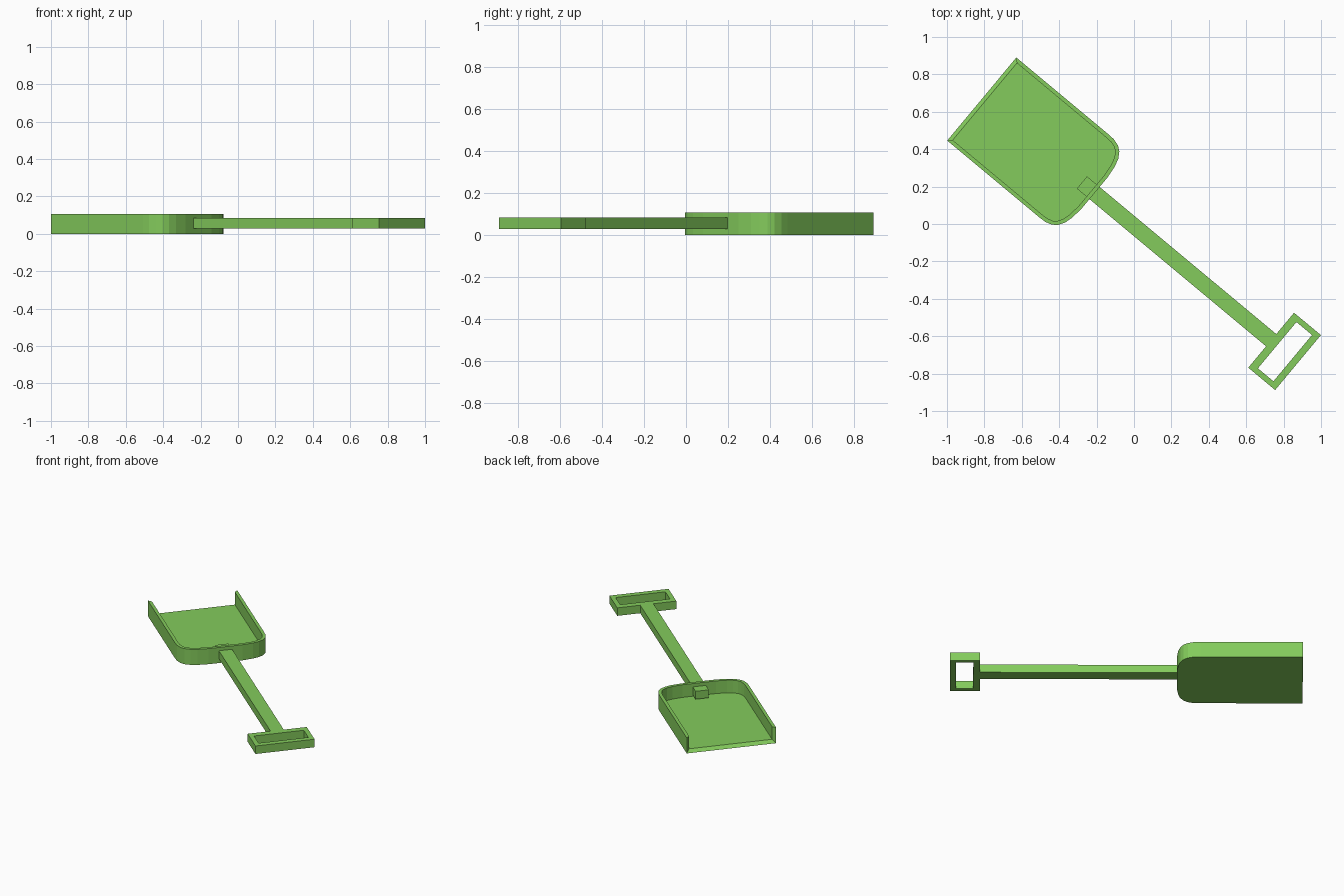
import bpy, bmesh, math
from mathutils import Vector

cube = bpy.data.objects.get("Cube")
if cube:
    bpy.data.objects.remove(cube, do_unlink=True)

# The tool is built along local x, then turned to lie diagonally
ANGLE = math.radians(-39.8)
ORIGIN = (-0.005, -0.006, 0)

green = bpy.data.materials.new("leaf_green")
green.use_nodes = True
COLOR = (0.23, 0.60, 0.107, 1)
green.diffuse_color = COLOR
green.node_tree.nodes["Principled BSDF"].inputs["Base Color"].default_value = COLOR


def finish(name, bm):
    bmesh.ops.recalc_face_normals(bm, faces=bm.faces)
    mesh = bpy.data.meshes.new(name)
    bm.to_mesh(mesh)
    bm.free()
    mesh.materials.append(green)
    obj = bpy.data.objects.new(name, mesh)
    obj.location = ORIGIN
    obj.rotation_euler.z = ANGLE
    bpy.context.collection.objects.link(obj)
    return obj


def inset(points, dist):
    """Mitred inward offset of a counter-clockwise outline."""
    result = []
    for i, p in enumerate(points):
        a = (p - points[i - 1]).normalized()
        b = (points[(i + 1) % len(points)] - p).normalized()
        na, nb = Vector((-a.y, a.x)), Vector((-b.y, b.x))
        result.append(p + (na + nb) * dist / (1 + na.dot(nb)))
    return result


def loop(bm, points, z):
    return [bm.verts.new((p.x, p.y, z)) for p in points]


def bridge(bm, a, b, closed=True):
    n = len(a)
    for i in range(n if closed else n - 1):
        j = (i + 1) % n
        bm.faces.new((a[i], a[j], b[j], b[i]))


def rectangle(x0, x1, half):
    return [Vector(p) for p in ((x0, -half), (x1, -half), (x1, half), (x0, half))]


# Scoop: open-fronted tray with rounded rear corners and mitred wall tips
side = [(-1.053, 0.289), (-0.415, 0.289), (-0.372, 0.287), (-0.335, 0.276),
        (-0.308, 0.255), (-0.288, 0.222), (-0.276, 0.18), (-0.268, 0.11)]
outline = [Vector((x, -y)) for x, y in side] + [Vector(p) for p in reversed(side)]
inner = inset(outline, 0.021)
bm = bmesh.new()
base = loop(bm, outline, 0)
rim_out = loop(bm, outline, 0.107)
rim_in = loop(bm, inner, 0.107)
floor = loop(bm, inner, 0.02)
bm.faces.new(base)
bm.faces.new(floor)
bridge(bm, base, rim_out, closed=False)
bridge(bm, rim_out, rim_in, closed=False)
bridge(bm, rim_in, floor, closed=False)
for k in (0, -1):
    bm.faces.new((base[k], rim_out[k], rim_in[k], floor[k]))
bm.faces.new((base[0], base[-1], floor[-1], floor[0]))
finish("scoop", bm)

# Shaft: square bar that pierces the rear wall
LOW, HIGH = 0.029, 0.084
bm = bmesh.new()
bar = rectangle(-0.356, 0.963, 0.0425)
bottom, top = loop(bm, bar, LOW), loop(bm, bar, HIGH)
bm.faces.new(bottom)
bm.faces.new(top)
bridge(bm, bottom, top)
finish("shaft", bm)

# Grip: rectangular frame with an open centre
bm = bmesh.new()
outer, hole = rectangle(0.961, 1.148, 0.191), rectangle(1.003, 1.111, 0.161)
rings = [loop(bm, outer, LOW), loop(bm, outer, HIGH), loop(bm, hole, HIGH), loop(bm, hole, LOW)]
for i in range(4):
    bridge(bm, rings[i], rings[(i + 1) % 4])
finish("grip", bm)
